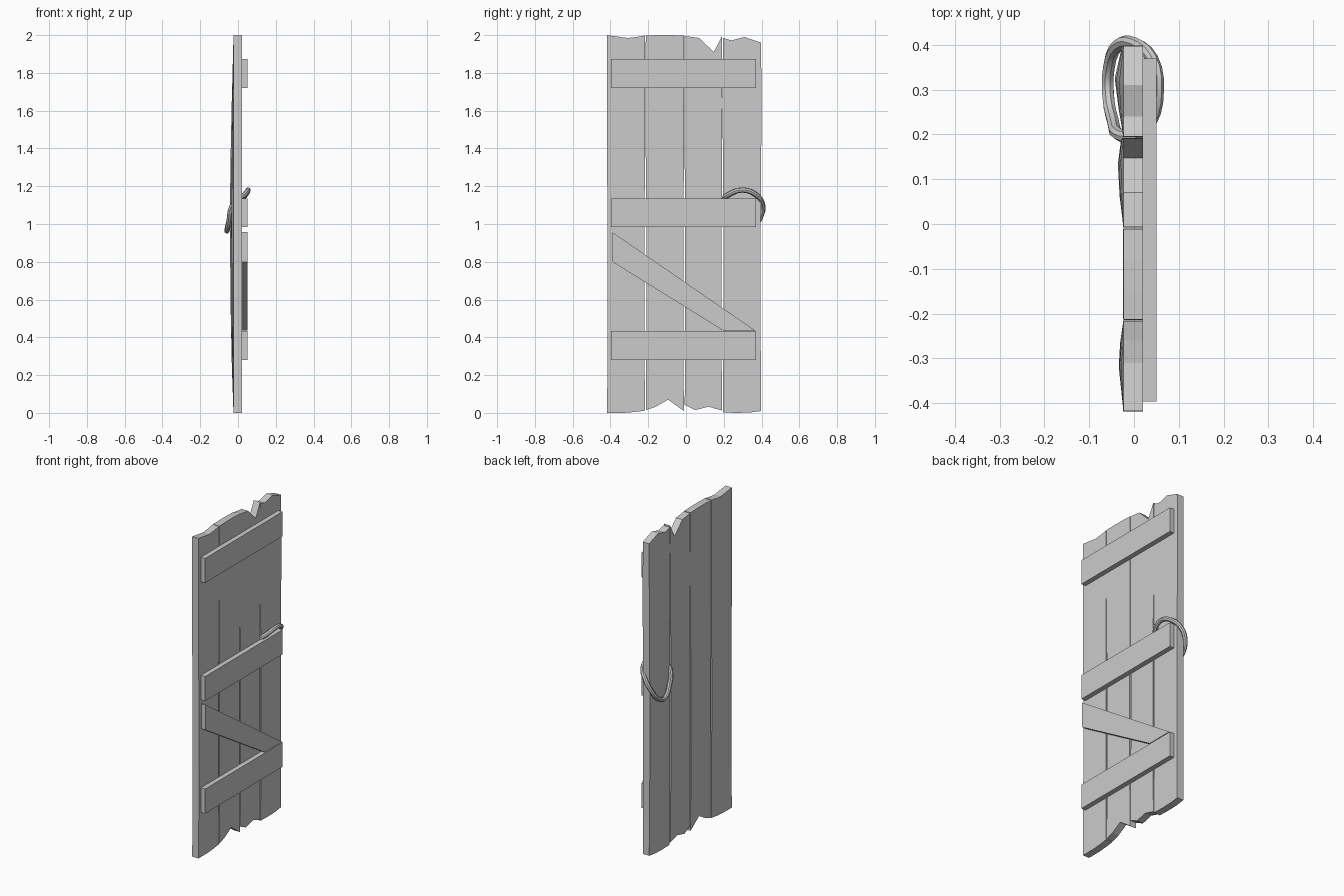
import bpy, bmesh
from mathutils import Vector

if "Cube" in bpy.data.objects:
    bpy.data.objects.remove(bpy.data.objects["Cube"])

BACK, FRONT = -0.024, 0.02


def mesh_object(name, bm):
    bmesh.ops.recalc_face_normals(bm, faces=bm.faces)
    me = bpy.data.meshes.new(name)
    bm.to_mesh(me)
    bm.free()
    ob = bpy.data.objects.new(name, me)
    bpy.context.collection.objects.link(ob)
    return ob


# height fraction, how far the plank sides are worn in, how far the back bulges
ROWS = [(0, .002, 0), (.12, .004, .45), (.28, .005, .8), (.5, .005, 1),
        (.66, .002, .85), (.82, .001, .5), (1, .002, 0)]


def plank(name, bottom, top, bulge):
    """Board from ragged bottom and top edges (y, z), warped on the back."""
    bm = bmesh.new()
    n = len(bottom)
    grids = []
    for side in (0, 1):
        grid = []
        for t, worn, swell in ROWS:
            row = []
            for i in range(n):
                p = Vector(bottom[i]).lerp(Vector(top[i]), t)
                y = p.x + (worn if i == 0 else -worn if i == n - 1 else 0)
                x = FRONT if side else BACK - bulge[i] * swell
                row.append(bm.verts.new((x, y, p.y)))
            grid.append(row)
        grids.append(grid)
    b, f = grids
    m = len(ROWS)
    for g in grids:
        for j in range(m - 1):
            for i in range(n - 1):
                bm.faces.new((g[j][i], g[j][i+1], g[j+1][i+1], g[j+1][i]))
    for j in range(m - 1):
        for i in (0, n - 1):
            bm.faces.new((b[j][i], b[j+1][i], f[j+1][i], f[j][i]))
    for i in range(n - 1):
        for j in (0, m - 1):
            bm.faces.new((b[j][i], b[j][i+1], f[j][i+1], f[j][i]))
    return mesh_object(name, bm)


# Four ragged vertical boards
plank("plank_1", [(-.42, 0), (-.33, .0), (-.27, .005), (-.215, .012)],
      [(-.42, 2), (-.31, 1.985), (-.26, 1.99), (-.215, 1.998)], (0, .01, .007, 0))
plank("plank_2", [(-.215, .015), (-.165, .03), (-.095, .07), (-.009, .01)],
      [(-.215, 1.998), (-.15, 2), (-.08, 2), (-.009, 1.997)], (0, .001, .001, 0))
plank("plank_3", [(-.009, .042), (.05, .015), (.12, .033), (.193, .012)],
      [(-.009, 1.995), (.07, 1.985), (.147, 1.91), (.193, 1.995)], (0, .008, .012, .005))
plank("plank_4", [(.193, .002), (.27, 0), (.34, .002), (.4, .01)],
      [(.193, 1.985), (.24, 1.972), (.31, 1.99), (.4, 1.96)], (0, .01, .019, .003))


def batten(name, outline):
    """Flat strip on the front, outline in (y, z)."""
    bm = bmesh.new()
    face = bm.faces.new([bm.verts.new((FRONT - .001, y, z)) for y, z in outline])
    ext = bmesh.ops.extrude_face_region(bm, geom=[face])
    bmesh.ops.translate(bm, vec=(.031, 0, 0),
                        verts=[v for v in ext["geom"] if isinstance(v, bmesh.types.BMVert)])
    return mesh_object(name, bm)


# Horizontal battens and the diagonal brace
for label, z in (("lower", .28), ("middle", .983), ("upper", 1.721)):
    batten(label + "_batten", [(-.396, z), (.37, z), (.37, z + .153), (-.396, z + .153)])
batten("diagonal_brace", [(-.39, .80), (.195, .437), (.365, .437), (-.39, .957)])

# Rope loop through the gap and round the edge of the door
path = [(.0, .197, 1.13), (.035, .225, 1.155), (.053, .3, 1.18), (.04, .37, 1.155),
        (.0, .404, 1.11), (-.035, .400, 1.05), (-.056, .35, .98),
        (-.058, .29, .965), (-.047, .23, 1.02), (-.034, .2, 1.09)]
cu = bpy.data.curves.new("rope_loop", 'CURVE')
cu.dimensions = '3D'
cu.bevel_depth = .014
cu.bevel_resolution = 2
cu.resolution_u = 3
sp = cu.splines.new('BEZIER')
sp.bezier_points.add(len(path) - 1)
for bp, co in zip(sp.bezier_points, path):
    bp.co = co
    bp.handle_left_type = bp.handle_right_type = 'AUTO'
sp.use_cyclic_u = True
rope = bpy.data.objects.new("rope_loop", cu)
bpy.context.collection.objects.link(rope)
bpy.context.view_layer.objects.active = rope
rope.select_set(True)
bpy.ops.object.convert(target='MESH')
bpy.ops.object.shade_smooth_by_angle()
